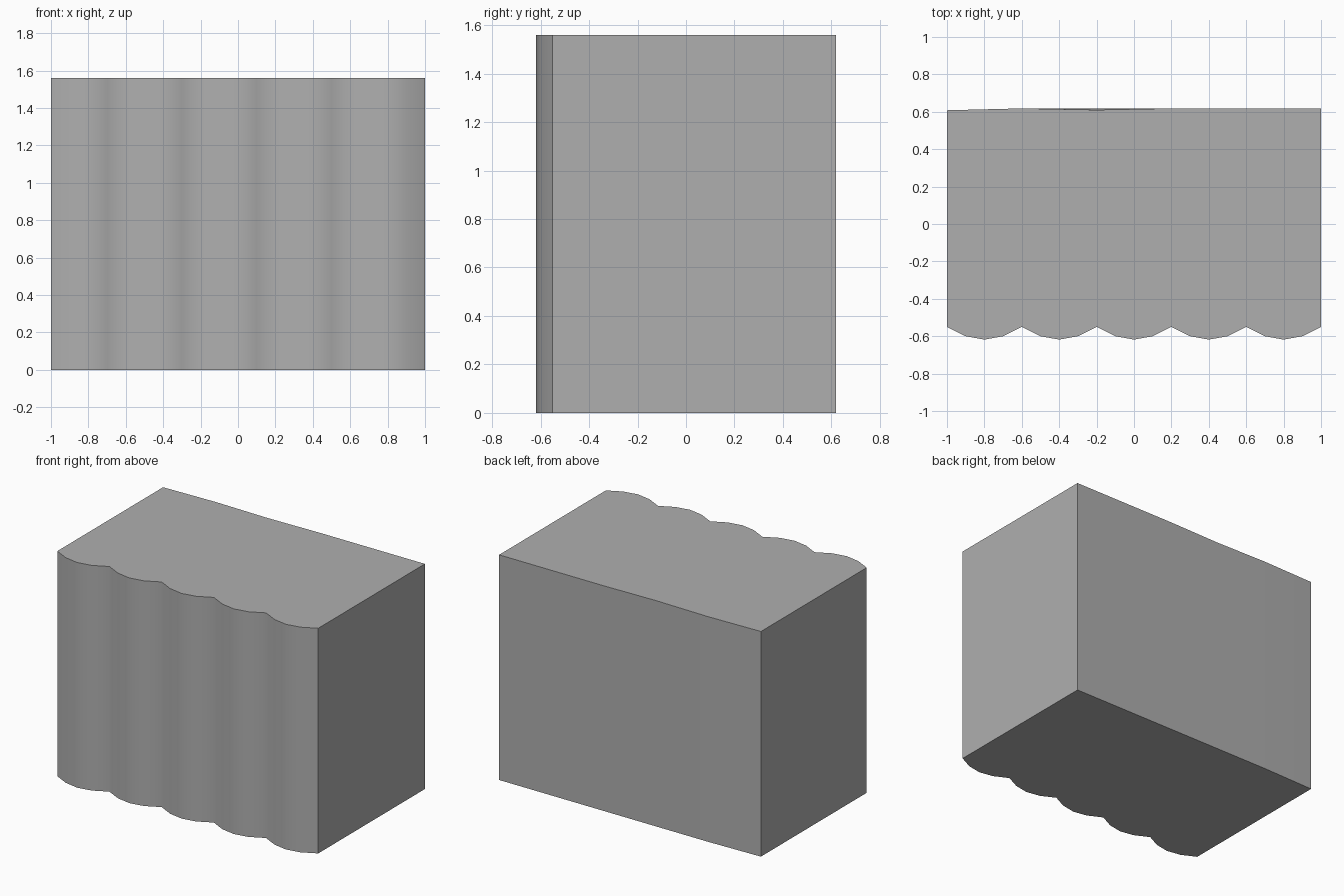
import bpy, bmesh, math

if "Cube" in bpy.data.objects:
    bpy.data.objects.remove(bpy.data.objects["Cube"])

HEIGHT = 1.56
CUSP, SHOULDER, CREST = -0.55, -0.6, -0.618

# Scalloped front: five shallow lobes, each four facets wide
front = []
for lobe in range(5):
    x0 = -1 + 0.4 * lobe
    for k, y in enumerate((CUSP, SHOULDER, CREST, SHOULDER)):
        front.append((x0 + 0.1 * k, y))
front.append((1, CUSP))

# Nearly flat back, slightly uneven; the middle dip fades out at the bottom
back_top = [(1, 0.618), (0.2, 0.618), (-0.2, 0.61), (-0.6, 0.618), (-1, 0.608)]
back_bottom = [(x, 0.618 if x == -0.2 else y) for x, y in back_top]

# Loft the bottom outline to the top outline
bm = bmesh.new()
bottom = [bm.verts.new((x, y, 0)) for x, y in front + back_bottom]
top = [bm.verts.new((x, y, HEIGHT)) for x, y in front + back_top]
n = len(bottom)
for i in range(n):
    j = (i + 1) % n
    bm.faces.new((bottom[i], bottom[j], top[j], top[i]))
bm.faces.new(top)
bm.faces.new(bottom[::-1])
bmesh.ops.recalc_face_normals(bm, faces=bm.faces)

mesh = bpy.data.meshes.new("scalloped_block")
bm.to_mesh(mesh)
bm.free()
block = bpy.data.objects.new("scalloped_block", mesh)
bpy.context.collection.objects.link(block)

# Mid-grey surface
grey = bpy.data.materials.new("mid_grey")
grey.diffuse_color = (0.43, 0.43, 0.43, 1)
grey.use_nodes = True
grey.node_tree.nodes["Principled BSDF"].inputs["Base Color"].default_value = grey.diffuse_color
mesh.materials.append(grey)

# Smooth lobes and creases, crisp corners and rims
bpy.context.view_layer.objects.active = block
block.select_set(True)
bpy.ops.object.shade_smooth_by_angle(angle=math.radians(60))
